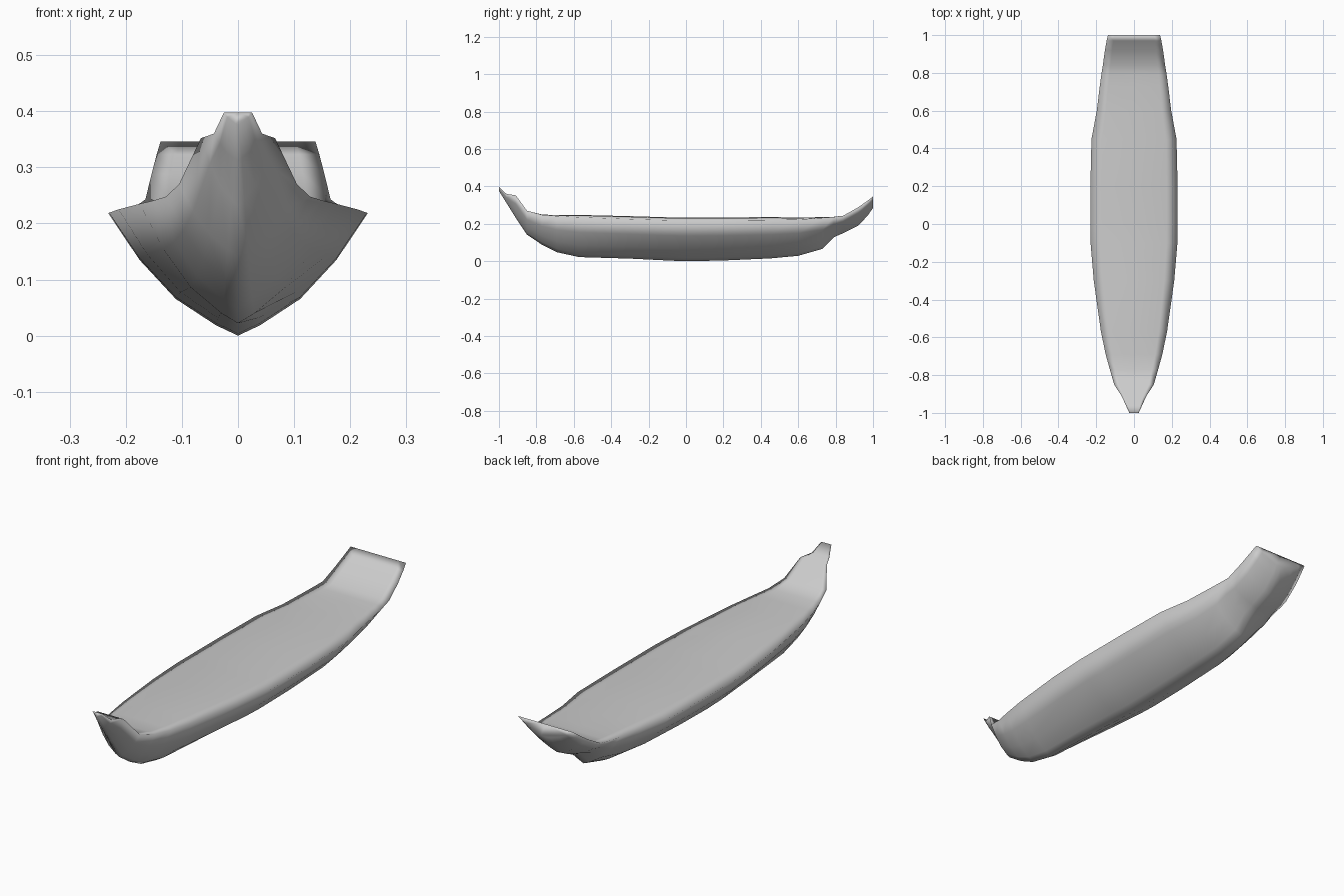
import bpy, bmesh

if "Cube" in bpy.data.objects:
    bpy.data.objects.remove(bpy.data.objects["Cube"])

# Hull stations: y, half width at rim, rim height, keel height
stations = [
    (-1.00, .025, .398, .376), (-.96, .043, .360, .312), (-.91, .066, .352, .232),
    (-.85, .105, .270, .142), (-.77, .128, .248, .088), (-.69, .150, .241, .048),
    (-.57, .175, .235, .022), (-.30, .213, .225, .014), (-.10, .230, .219, .004),
    (.00, .231, .218, .0), (.20, .231, .218, .004), (.45, .225, .220, .015),
    (.60, .197, .223, .029), (.73, .181, .232, .066), (.79, .173, .237, .128),
    (.84, .165, .243, .150), (.92, .154, .288, .190), (.97, .145, .323, .242),
    (1.00, .138, .346, .285),
]
# Half cross-section as fractions of half width and depth
half = [(0, 0), (.17, .085), (.48, .30), (.76, .62), (1, 1)]
section = [(-u, v) for u, v in reversed(half[1:])] + half
# Slightly crowned deck across the top: fraction of half width, crown fraction
deck = [(.75, .8), (0, 1), (-.75, .8)]

# Closed loft: hull sides and bottom, with the deck joining the two rims
bm = bmesh.new()
rings = []
for y, w, s, k in stations:
    crown = .016 * min(1, max(0, (.8 - abs(y)) / .3))
    pts = [(u * w, k + v * (s - k)) for u, v in section]
    pts += [(u * w, s + c * crown) for u, c in deck]
    rings.append([bm.verts.new((x, y, z)) for x, z in pts])
n = len(rings[0])
for a, b in zip(rings, rings[1:]):
    for j in range(n):
        m = (j + 1) % n
        bm.faces.new((a[j], b[j], b[m], a[m]))

# Transom plate at the stern and the small tip face at the bow
bm.faces.new(list(reversed(rings[-1])))
bm.faces.new(rings[0])
bmesh.ops.recalc_face_normals(bm, faces=bm.faces)

# Smooth all over, like a moulded hull
for f in bm.faces:
    f.smooth = True
mesh = bpy.data.meshes.new("boat_hull")
bm.to_mesh(mesh)
bm.free()
hull = bpy.data.objects.new("boat_hull", mesh)
bpy.context.collection.objects.link(hull)
